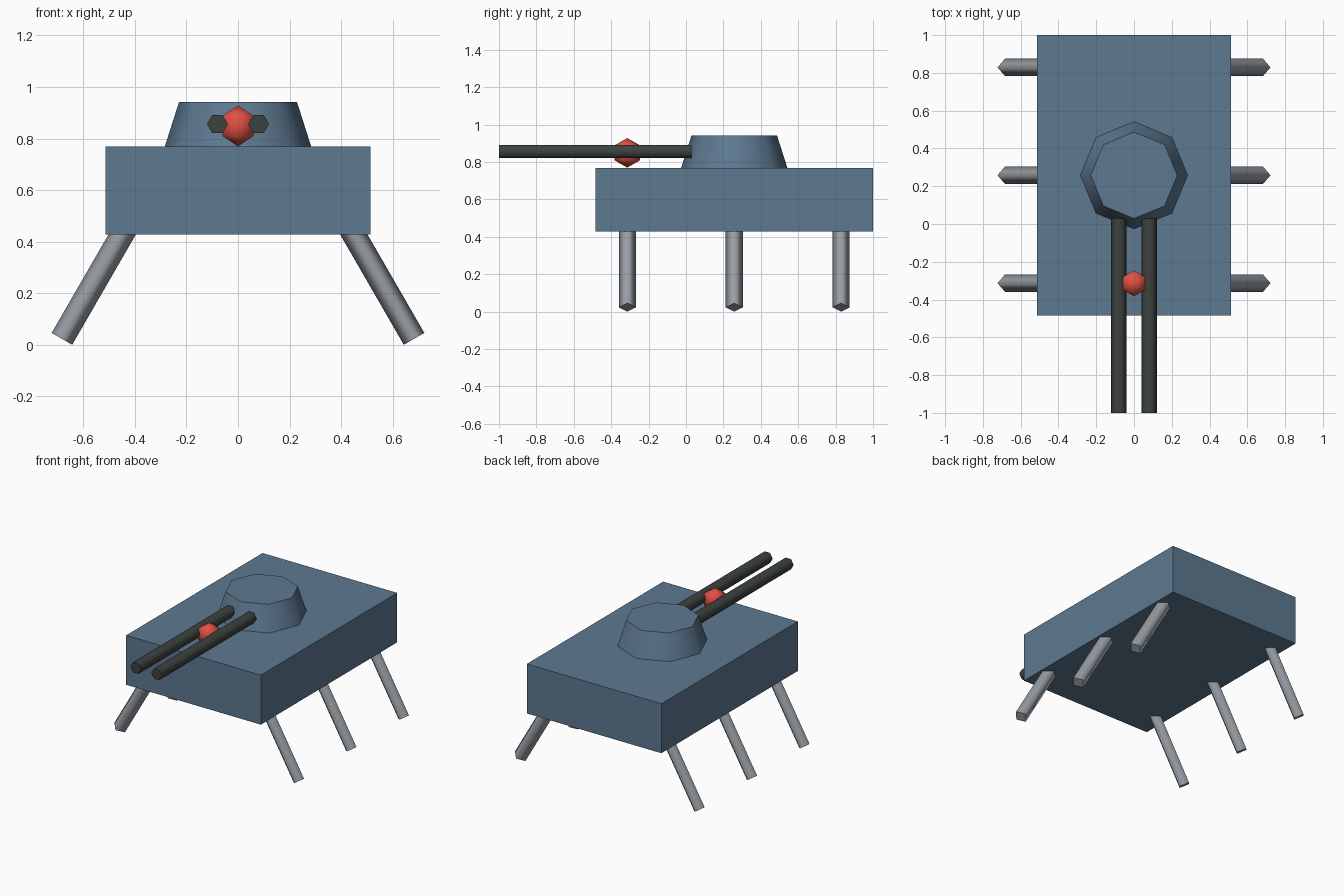
import bpy
import math
from mathutils import Vector

if "Cube" in bpy.data.objects:
    bpy.data.objects.remove(bpy.data.objects["Cube"], do_unlink=True)


def make_material(name, rgb):
    mat = bpy.data.materials.new(name)
    mat.use_nodes = True
    colour = (*rgb, 1.0)
    mat.diffuse_color = colour
    mat.node_tree.nodes["Principled BSDF"].inputs["Base Color"].default_value = colour
    return mat


blue = make_material("steel_blue", (0.11, 0.19, 0.28))
grey = make_material("leg_grey", (0.31, 0.34, 0.37))
dark = make_material("gunmetal", (0.045, 0.055, 0.05))
red = make_material("sight_red", (0.75, 0.08, 0.06))


def finish(name, mat):
    obj = bpy.context.object
    obj.name = name
    obj.data.name = name
    obj.data.materials.append(mat)
    return obj


def rod(name, mat, start, end, sides, r_start, r_end=None, spin=0.0):
    """Smooth-sided prism or cone with flat end caps, from start to end."""
    start, end = Vector(start), Vector(end)
    axis = end - start
    bpy.ops.mesh.primitive_cone_add(
        vertices=sides, radius1=r_start, radius2=r_end or r_start,
        depth=axis.length, location=(start + end) / 2)
    obj = finish(name, mat)
    # Tilt only about x and y so the corners keep their alignment
    obj.rotation_euler = (Vector((0, 0, 1)).rotation_difference(axis.normalized())).to_euler()
    for vert in obj.data.vertices:
        x, y, z = vert.co
        c, s = math.cos(spin), math.sin(spin)
        vert.co = (c * x - s * y, s * x + c * y, z)
    for face in obj.data.polygons:
        face.use_smooth = abs(face.normal.z) < 0.9
    return obj


CENTRE_Y = 0.258
BODY_BOTTOM, BODY_TOP = 0.428, 0.769

# Hull
bpy.ops.mesh.primitive_cube_add(
    size=1, location=(0, CENTRE_Y, (BODY_BOTTOM + BODY_TOP) / 2))
hull = finish("hull", blue)
hull.scale = (1.026, 1.484, BODY_TOP - BODY_BOTTOM)

# Turret
rod("turret", blue, (0, CENTRE_Y, BODY_TOP), (0, CENTRE_Y, 0.941), 8, 0.284, 0.229)

# Twin barrels and splayed legs
for side, label in ((1, "left"), (-1, "right")):
    rod(f"{label}_barrel", dark, (side * 0.08, 0.03, 0.856),
        (side * 0.08, -1, 0.856), 6, 0.0405, spin=math.pi / 6)
    for row, place in enumerate(("front", "middle", "rear")):
        y = CENTRE_Y + (row - 1) * 0.571
        foot = Vector((side * 0.683, y, 0.023))
        up = Vector((-side * math.sin(math.pi / 6), 0, math.cos(math.pi / 6)))
        rod(f"{place}_{label}_leg", grey, foot, foot + up * 0.57, 4, 0.046)

# Red sight between the barrels
bpy.ops.mesh.primitive_uv_sphere_add(
    segments=6, ring_count=3, radius=0.079, location=(0, -0.314, 0.849),
    rotation=(0, 0, 0))
sight = finish("sight", red)
sight.data.polygons.foreach_set("use_smooth", [True] * len(sight.data.polygons))
